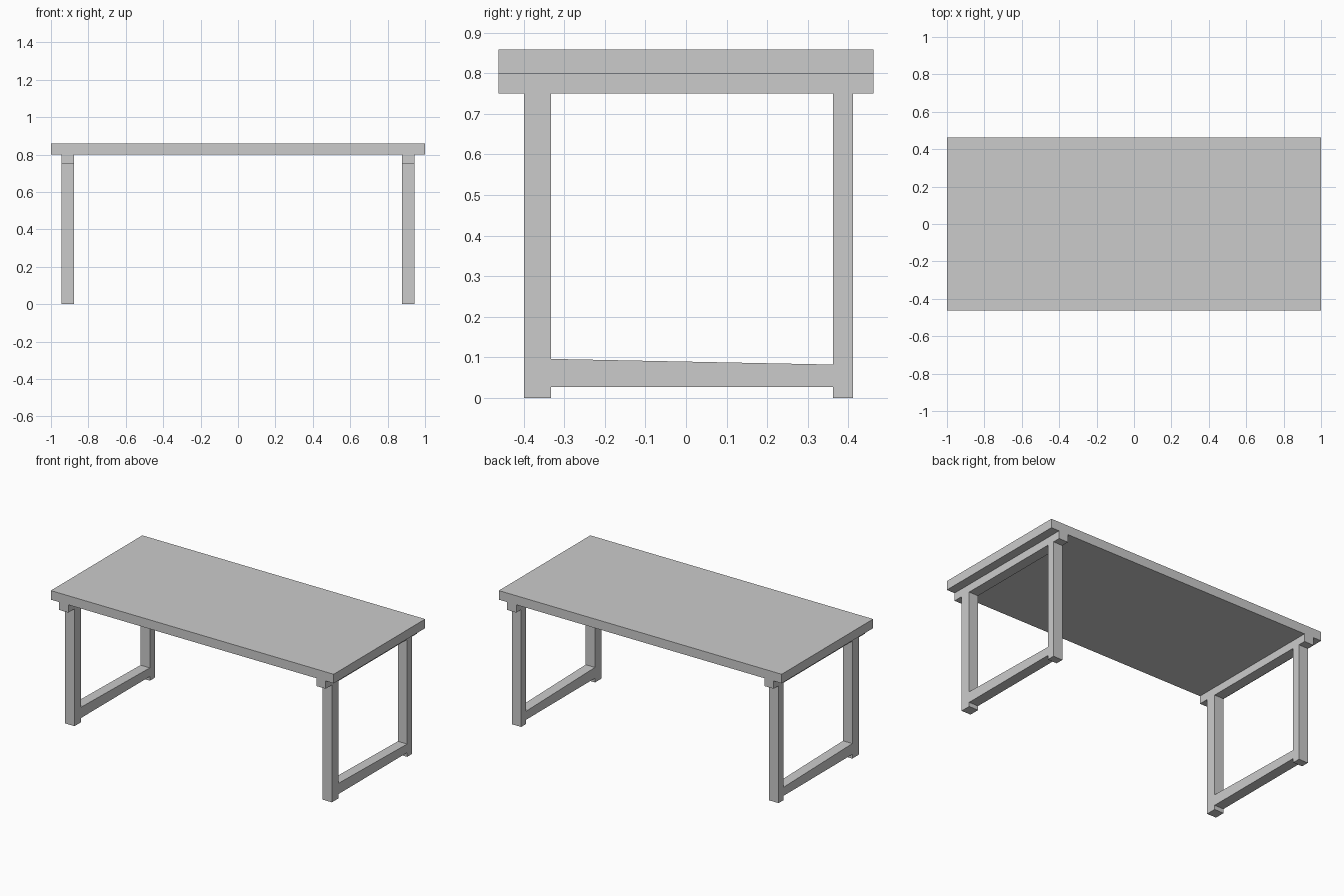
import bpy
import bmesh

if "Cube" in bpy.data.objects:
    bpy.data.objects.remove(bpy.data.objects["Cube"])


def prism(name, x0, x1, profile):
    """Extrude a (y, z) outline along x from x0 to x1."""
    bm = bmesh.new()
    face = bm.faces.new([bm.verts.new((x0, y, z)) for y, z in profile])
    ext = bmesh.ops.extrude_face_region(bm, geom=[face])
    verts = [v for v in ext["geom"] if isinstance(v, bmesh.types.BMVert)]
    bmesh.ops.translate(bm, verts=verts, vec=(x1 - x0, 0, 0))
    bmesh.ops.recalc_face_normals(bm, faces=bm.faces)
    mesh = bpy.data.meshes.new(name)
    bm.to_mesh(mesh)
    bm.free()
    obj = bpy.data.objects.new(name, mesh)
    bpy.context.collection.objects.link(obj)
    return obj


def rect(y0, y1, z0, z1):
    return [(y0, z0), (y1, z0), (y1, z1), (y0, z1)]


# Tabletop slab
prism("tabletop", -1.0, 1.0, rect(-0.462, 0.462, 0.80, 0.858))

# One end frame per side: top rail, two unequal legs, tapering foot rail
for side, x0, x1 in (("left", -0.943, -0.877), ("right", 0.877, 0.943)):
    prism(side + "_top_rail", x0, x1, rect(-0.462, 0.462, 0.75, 0.80))
    prism(side + "_front_leg", x0, x1, rect(-0.399, -0.333, 0.0, 0.75))
    prism(side + "_back_leg", x0, x1, rect(0.362, 0.412, 0.0, 0.75))
    prism(side + "_foot_rail", x0, x1,
          [(-0.333, 0.027), (0.362, 0.027), (0.362, 0.082), (-0.333, 0.096)])
